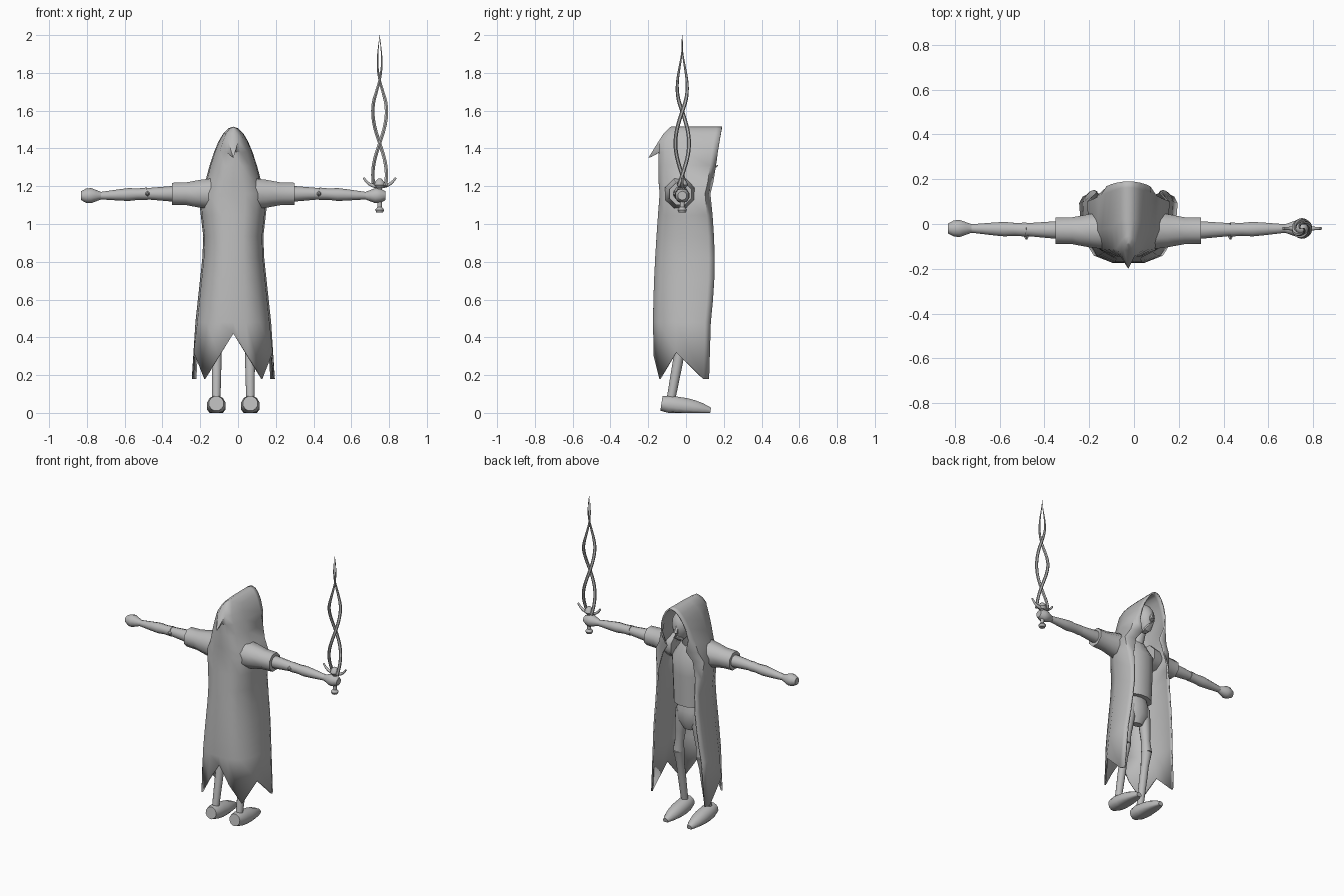
import bpy, bmesh
from math import sin, cos, pi, radians
from mathutils import Vector

default_cube = bpy.data.objects.get("Cube")
if default_cube:
    bpy.data.objects.remove(default_cube, do_unlink=True)

CENTRE = -.025  # x of the figure's centre line
CROWN, NECK, WAIST, HEM = 1.51, 1.22, .9, .2
ARM_HEIGHT = 1.16
SIDES = (("left", 1), ("right", -1))

plain_grey = bpy.data.materials.new("plain_grey")
plain_grey.use_nodes = True
plain_grey.diffuse_color = (.5, .5, .5, 1)
shader = plain_grey.node_tree.nodes["Principled BSDF"]
shader.inputs["Base Color"].default_value = plain_grey.diffuse_color


def clamp(value):
    return max(0, min(1, value))


def skin(name, rings, closed=True):
    """Bridge equal rings of points; closed rings are capped at both ends."""
    bm = bmesh.new()
    loops = [[bm.verts.new(point) for point in ring] for ring in rings]
    count = len(loops[0])
    for lower, upper in zip(loops, loops[1:]):
        for i in range(count if closed else count - 1):
            j = (i + 1) % count
            bm.faces.new((lower[i], lower[j], upper[j], upper[i]))
    if closed:
        bm.faces.new(loops[0])
        bm.faces.new(loops[-1])
    bmesh.ops.remove_doubles(bm, verts=bm.verts, dist=.0001)
    bmesh.ops.recalc_face_normals(bm, faces=bm.faces)
    mesh = bpy.data.meshes.new(name)
    bm.to_mesh(mesh)
    bm.free()
    mesh.materials.append(plain_grey)
    for polygon in mesh.polygons:
        polygon.use_smooth = True
    mesh.set_sharp_from_angle(angle=radians(50))
    part = bpy.data.objects.new(name, mesh)
    bpy.context.collection.objects.link(part)
    return part


def sweep(name, path, radii, depth=1, sides=10):
    """Sweep a round section along a path; depth flattens it across."""
    overall = path[-1] - path[0]
    sideways = abs(overall.x) > max(abs(overall.y), abs(overall.z))
    reference = Vector((0, 1, 0)) if sideways else Vector((1, 0, 0))
    rings = []
    for i, (point, radius) in enumerate(zip(path, radii)):
        along = path[min(i + 1, len(path) - 1)] - path[max(i - 1, 0)]
        across = along.cross(reference).normalized()
        wide = across.cross(along).normalized()
        ring = []
        for k in range(sides):
            angle = 2 * pi * (k + .5) / sides
            corner = point + radius * (cos(angle) * wide + depth * sin(angle) * across)
            corner.z = max(corner.z, 0)
            ring.append(corner)
        rings.append(ring)
    return skin(name, rings)


def limb(name, start, end, radii, depth=1, sides=10):
    """Straight part with evenly spaced radii from start to end."""
    start, end = Vector(start), Vector(end)
    path = [start.lerp(end, i / (len(radii) - 1)) for i in range(len(radii))]
    return sweep(name, path, radii, depth, sides)


# Cloak sections: height, half width, back, front and how far the edge turns in
sections = []
for k in range(7):
    drop = k / 6
    sections.append((CROWN + (NECK - CROWN) * drop ** 2, .145 * drop,
                     -.08 - .06 * clamp(5 * drop ** 2), .19 - .05 * drop ** 2,
                     1 - .5 * drop ** 6))
LAST_ROW = .48
body_levels = [ARM_HEIGHT + (LAST_ROW - ARM_HEIGHT) * k / 6 for k in range(7)]
for z in body_levels + [HEM]:
    flare = .065 * clamp((WAIST - z) / .6) + .03 * clamp((z - WAIST) / .25)
    sections.append((z, .15 + flare,
                     -.13 - .04 * sin(pi * (NECK - z) / 1.6),
                     .12 + .03 * sin(pi * clamp((z - .4) / .8)),
                     .93 - .4 * clamp((z - WAIST) / .3) ** 2))

# Half outline from the back seam round to the front edge, with the jagged hem
outline = [(0, 0), (.35, 0), (.7, .1), (.95, .4), (1, .9), (1, 1)]
jagged_hem = [.42, .3, .18, .32, .18, .18]
PEAK_ROW = 3
rings = []
for row, (z, width, back, front, edge) in enumerate(sections):
    half = []
    for column, (out, forward) in enumerate(outline):
        x, y, height = width * out, back + forward * (front - back), z
        if z == HEM:
            height = jagged_hem[column]
        if column == len(outline) - 1:
            x *= edge
        if row == PEAK_ROW and column == 0:  # drooping point of the hood
            y, height = -.195, 1.35
        half.append((x, y, height))
    rings.append([(CENTRE - x, y, h) for x, y, h in reversed(half)]
                 + [(CENTRE + x, y, h) for x, y, h in half[1:]])
cloak = skin("hooded_cloak", rings, closed=False)
cloth = cloak.modifiers.new("cloth_thickness", "SOLIDIFY")
cloth.thickness = .01
cloth.offset = 0

# Torso, pelvis, neck and head
limb("torso", (CENTRE, 0, .8), (CENTRE, 0, NECK), [.108, .112, .117, .12, .05], .7, 12)
limb("pelvis", (CENTRE, 0, .62), (CENTRE, 0, .82), [.04, .09, .09, .07], .6)
limb("neck", (CENTRE, 0, 1.2), (CENTRE, .04, 1.32), [.04, .04])
limb("head", (CENTRE, .09, 1.27), (CENTRE, .04, 1.48),
     [.02, .05, .065, .065, .05, .02], 1.2, 12)
limb("nose", (CENTRE, .15, 1.33), (CENTRE, .12, 1.4), [.016, .008], sides=6)
limb("pointed_chin", (CENTRE, .1, 1.28), (CENTRE, .17, 1.31), [.03, .003], .7, 6)
limb("brow", (CENTRE - .05, .1, 1.4), (CENTRE + .05, .1, 1.4), [.01, .02, .01], sides=6)

# Arms and legs, mirrored about the centre line
for side, sign in SIDES:
    def place(offset, y, z):
        return CENTRE + sign * offset, y, z

    shoulder = place(.1, -.03, ARM_HEIGHT)
    cuff = place(.325, -.03, ARM_HEIGHT)
    elbow = place(.455, -.025, ARM_HEIGHT)
    wrist = place(.7, -.02, 1.15)
    limb(side + "_sleeve", shoulder, cuff, [.09, .08, .065, .063], sides=8)
    limb(side + "_upper_arm", shoulder, elbow, [.04, .04, .04, .03])
    limb(side + "_elbow_spur", elbow, place(.455, -.07, ARM_HEIGHT), [.03, .004], sides=6)
    limb(side + "_forearm", elbow, wrist, [.033, .03, .034, .03, .025, .02])
    limb(side + "_hand", wrist, place(.805, -.02, 1.15), [.02, .03, .04, .038, .024])

    hip, knee = place(.055, 0, .74), place(.087, -.01, .45)
    limb(side + "_thigh", hip, knee, [.042, .04, .036, .03, .036])
    limb(side + "_shin", knee, place(.09, -.08, .07), [.036, .027, .027, .025, .023])
    limb(side + "_foot", place(.09, -.13, .05), place(.09, .13, .01),
         [.04, .05, .05, .05, .045, .035, .018], sides=12)

# Sword: pommel, grip, guard with curled horns and two twining blades
SWORD_X, SWORD_Y = .75, -.02
GUARD, TIP = 1.2, 2


def sword_point(x, y, z):
    return Vector((SWORD_X + x, SWORD_Y + y, z))


limb("sword_pommel", sword_point(0, 0, 1.06), sword_point(0, 0, 1.09), [.018, .025, .013])
limb("sword_grip", sword_point(0, 0, 1.08), sword_point(0, 0, GUARD), [.013, .013])
limb("sword_guard", sword_point(0, 0, 1.19), sword_point(0, 0, 1.24), [.018, .03, .025, .01])

STEPS = 40
HALF_TURN = .335  # height in which a blade swings to the other side
for side, sign in SIDES:
    steps = [k / 8 for k in range(9)]
    horn = [sword_point(sign * .085 * t, 0, GUARD + .045 * t ** 3) for t in steps]
    sweep(side + "_guard_horn", horn, [.013 - .007 * t for t in steps], sides=8)
    path, radii = [], []
    for k in range(STEPS + 1):
        z = GUARD + (TIP - GUARD) * k / STEPS
        taper = clamp((TIP - z) / .35)
        turn = pi * (z - GUARD - .06) / HALF_TURN
        reach = sign * .036 * taper
        path.append(sword_point(reach * cos(turn), reach * sin(turn), z))
        radii.append(.001 + .009 * taper)
    sweep(side + "_twined_blade", path, radii, sides=6)
